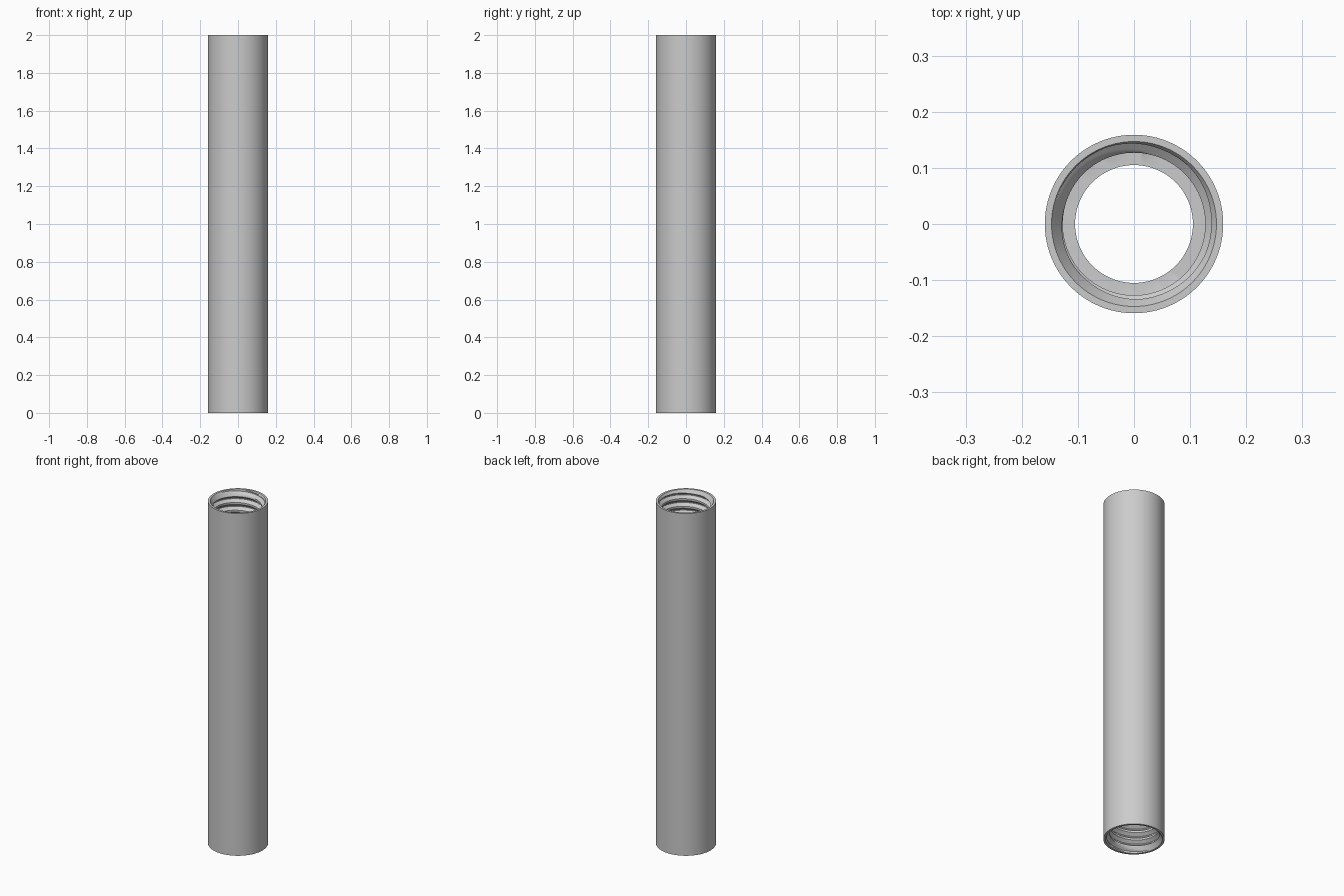
import bpy, bmesh, math
from mathutils import Matrix

if "Cube" in bpy.data.objects:
    bpy.data.objects.remove(bpy.data.objects["Cube"], do_unlink=True)

SEGMENTS = 96
OUTER, RIM, BORE = 0.159, 0.147, 0.105
MINOR, MAJOR = 0.127, 0.145
TOP, MIDDLE = 2.0, 1.0
PITCH, TURNS, STEPS = 0.045, 7, 16
LEDGE = TOP - PITCH * TURNS
CHAMFER_DEPTH = 0.03

steel = bpy.data.materials.new("Grey steel")
steel.use_nodes = True
grey = (0.6, 0.6, 0.6, 1)
steel.diffuse_color = grey
steel.node_tree.nodes["Principled BSDF"].inputs["Base Color"].default_value = grey


def thread_point(row, col):
    """Radius and height of one point on the helical thread, chamfered at the mouth."""
    z = LEDGE + PITCH * (row / STEPS + col / SEGMENTS)
    if z <= LEDGE:
        return MINOR, LEDGE
    z = min(z, TOP)
    d = abs(2 * (row % STEPS) / STEPS - 1)
    t = min(1, max(0, (0.75 - d) / 0.625))
    chamfer = RIM - (RIM - MINOR) * (TOP - z) / CHAMFER_DEPTH
    return max(MINOR + (MAJOR - MINOR) * t, chamfer), z


def add_grid(bm, points, flip):
    """Skin rows of (radius, height) points around the axis."""
    turn = Matrix.Translation((0, 0, TOP)) @ Matrix.Rotation(math.pi, 4, "X")
    rows = []
    for row in points:
        ring = []
        for col, (r, z) in enumerate(row):
            a = math.tau * (col % SEGMENTS) / SEGMENTS
            v = bm.verts.new((r * math.cos(a), r * math.sin(a), z))
            if flip:
                v.co = turn @ v.co
            ring.append(v)
        rows.append(ring)
    for low, high in zip(rows, rows[1:]):
        for c in range(SEGMENTS):
            bm.faces.new((low[c], low[c + 1], high[c + 1], high[c]))


def ring(r, z):
    return [(r, z)] * (SEGMENTS + 1)


bm = bmesh.new()
for flip in (False, True):
    # Bore and ledge, threaded socket, then rim and outer wall
    add_grid(bm, [ring(BORE, MIDDLE), ring(BORE, LEDGE), ring(MINOR, LEDGE)], flip)
    add_grid(bm, [[thread_point(i, j) for j in range(SEGMENTS + 1)]
                  for i in range(-STEPS, TURNS * STEPS + 1)], flip)
    add_grid(bm, [ring(RIM, TOP), ring(OUTER, TOP), ring(OUTER, MIDDLE)], flip)

bmesh.ops.remove_doubles(bm, verts=bm.verts[:], dist=0.00002)
bmesh.ops.recalc_face_normals(bm, faces=bm.faces[:])
mesh = bpy.data.meshes.new("threaded_tube")
bm.to_mesh(mesh)
bm.free()
mesh.materials.append(steel)

tube = bpy.data.objects.new("threaded_tube", mesh)
bpy.context.collection.objects.link(tube)
bpy.ops.object.select_all(action="DESELECT")
tube.select_set(True)
bpy.context.view_layer.objects.active = tube
bpy.ops.object.shade_smooth_by_angle(angle=math.radians(30))
